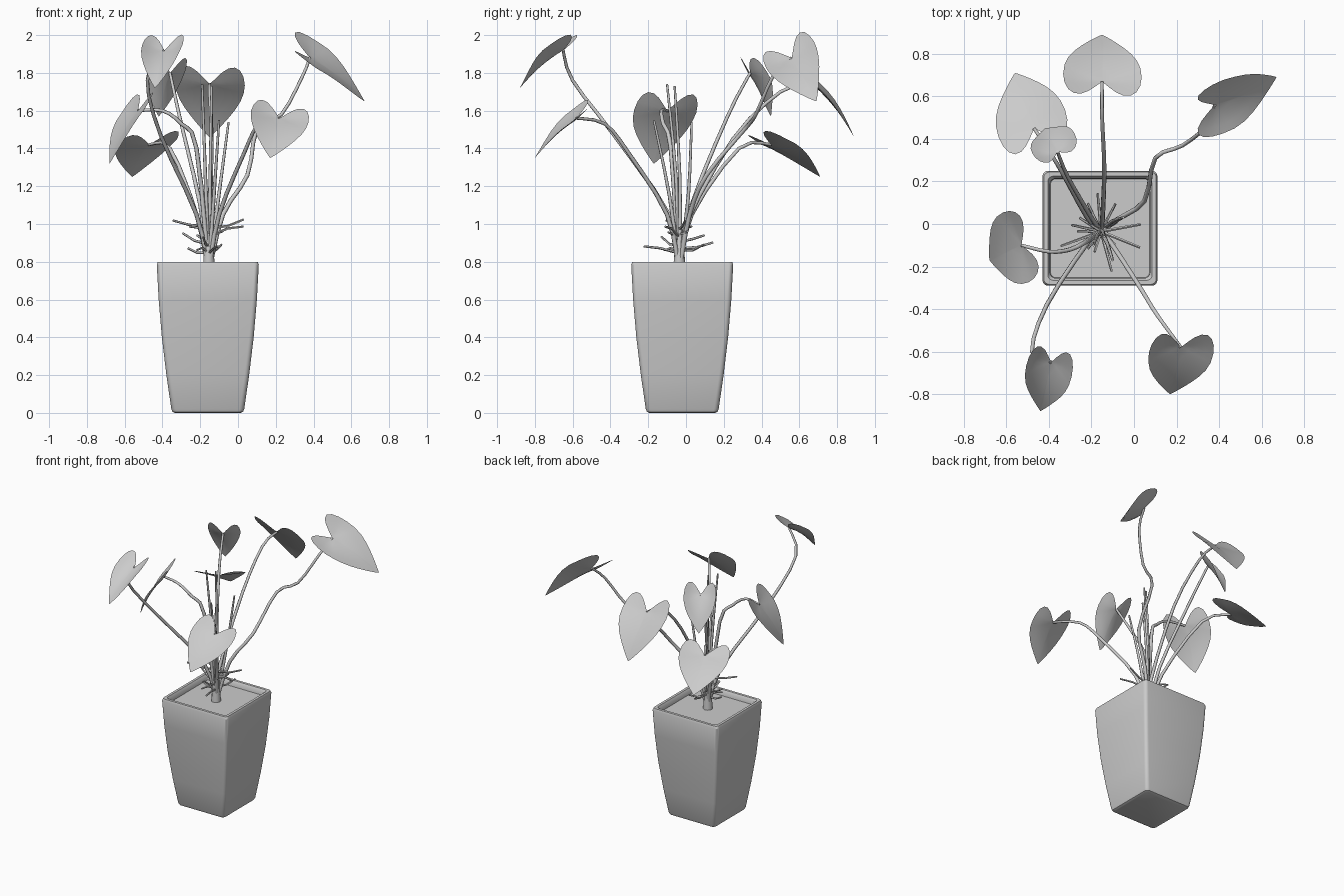
import bpy, bmesh, math, random
from mathutils import Vector

random.seed(4)
cube = bpy.data.objects.get("Cube")
if cube:
    bpy.data.objects.remove(cube, do_unlink=True)

colour = (0.6, 0.6, 0.6, 1)
grey = bpy.data.materials.new("plain grey")
grey.use_nodes = True
grey.diffuse_color = colour
grey.node_tree.nodes["Principled BSDF"].inputs["Base Color"].default_value = colour

pot_centre = Vector((-0.16, -0.02, 0))
foot = Vector((-0.155, -0.035, 0.75))
up = Vector((0, 0, 1))


def finish(name, bm, angle):
    mesh = bpy.data.meshes.new(name)
    bm.normal_update()
    bm.to_mesh(mesh)
    bm.free()
    mesh.materials.append(grey)
    obj = bpy.data.objects.new(name, mesh)
    bpy.context.collection.objects.link(obj)
    bpy.ops.object.select_all(action='DESELECT')
    obj.select_set(True)
    bpy.context.view_layer.objects.active = obj
    bpy.ops.object.shade_smooth_by_angle(angle=math.radians(angle))


def bridge(bm, lower, upper):
    count = len(lower)
    for i in range(count):
        following = (i + 1) % count
        bm.faces.new((lower[i], lower[following], upper[following], upper[i]))


# Square ring with rounded corners, used for the planter and the soil
def rounded_square(bm, half, height, radius=0.025, steps=5):
    ring = []
    for corner in range(4):
        middle = math.pi / 2 * (corner + 0.5)
        pivot = Vector((math.copysign(half - radius, math.cos(middle)),
                        math.copysign(half - radius, math.sin(middle)), height))
        for step in range(steps + 1):
            angle = math.pi / 2 * (corner + step / steps)
            offset = Vector((math.cos(angle), math.sin(angle), 0)) * radius
            ring.append(bm.verts.new(pot_centre + pivot + offset))
    return ring


# Planter: flared wall, rolled rim and inner lip
planter = bmesh.new()
profile = [(0.175, 0), (0.187, 0.006), (0.193, 0.02), (0.219, 0.2), (0.243, 0.4),
           (0.26, 0.6), (0.27, 0.785), (0.264, 0.8), (0.245, 0.8), (0.235, 0.785), (0.232, 0.755)]
rings = [rounded_square(planter, half, height) for half, height in profile]
planter.faces.new(reversed(rings[0]))
for lower, upper in zip(rings, rings[1:]):
    bridge(planter, lower, upper)
finish("planter", planter, 30)

soil = bmesh.new()
soil.faces.new(rounded_square(soil, 0.234, 0.76))
finish("soil", soil, 40)


# Tapered tube through a list of points
def tube(name, points, start_radius, end_radius, sides=7):
    bm = bmesh.new()
    loops = []
    last = len(points) - 1
    for i, point in enumerate(points):
        tangent = (points[min(i + 1, last)] - points[max(i - 1, 0)]).normalized()
        side = tangent.cross(Vector((0.3, 0.9, 0.1))).normalized()
        other = tangent.cross(side)
        radius = start_radius + (end_radius - start_radius) * i / last
        loop = []
        for k in range(sides):
            angle = math.tau * k / sides
            loop.append(bm.verts.new(point + radius * (side * math.cos(angle) + other * math.sin(angle))))
        loops.append(loop)
    for lower, upper in zip(loops, loops[1:]):
        bridge(bm, lower, upper)
    bm.faces.new(reversed(loops[0]))
    bm.faces.new(loops[-1])
    finish(name, bm, 60)


# Smooth path through a few joints
def smooth_path(joints, steps=3):
    padded = [joints[0], *joints, joints[-1]]
    path = []
    for a, b, c, d in zip(padded, padded[1:], padded[2:], padded[3:]):
        for step in range(steps):
            t = step / steps
            path.append(b + ((c - a) * t + (a * 2 - b * 5 + c * 4 - d) * t ** 2
                             + (b * 3 - a - c * 3 + d) * t ** 3) / 2)
    return path + [joints[-1]]


# Heart shaped leaf, fanned out from its stem joint; narrow leaves are cupped more
def heart_leaf(name, base, tip, across, width, segments=32, rows=4):
    along = tip - base
    length = along.length
    along.normalize()
    across = (across - along * across.dot(along)).normalized()
    normal = along.cross(across)
    if normal.dot(up) < 0:
        normal.negate()
    cup = 0.03 / width ** 2
    bm = bmesh.new()
    centre = bm.verts.new(base)
    loops = []
    for row in range(1, rows + 1):
        loop = []
        for i in range(1, segments):
            t = math.tau * i / segments
            u = math.copysign(abs(math.sin(t)) ** 1.75, math.sin(t)) / 2 * row / rows
            heart = 13 * math.cos(t) - 5 * math.cos(2 * t) - 2 * math.cos(3 * t) - math.cos(4 * t)
            v = (5 - heart) / 22 * row / rows
            lift = cup * u * u + max(v, 0) * (1 - v) / 5
            loop.append(bm.verts.new(base + across * u * width + along * v * length + normal * lift * length))
        loops.append(loop)
    for i in range(segments - 2):
        bm.faces.new((centre, loops[0][i], loops[0][i + 1]))
        for inner, outer in zip(loops, loops[1:]):
            bm.faces.new((inner[i], outer[i], outer[i + 1], inner[i + 1]))
    finish(name, bm, 80)


# A stem from the crown through its joints, carrying one leaf
def stalk(place, joints, tip, across, width):
    joints = [Vector(joint) for joint in joints]
    tube(place + "_stem", smooth_path([foot, *joints]), 0.013, 0.008)
    heart_leaf(place + "_leaf", joints[-1], Vector(tip), Vector(across), width)


stalk("back", [(-.15, 0, 1), (-.14, .25, 1.45), (-.15, .5, 1.7), (-.15, .67, 1.74)],
      (-.15, .89, 1.46), (1, 0, -.1), .37)
stalk("back_right", [(-.22, .03, 1.05), (-.36, .28, 1.4), (-.47, .45, 1.42)],
      (-.56, .71, 1.25), (.9, .35, .1), .34)
stalk("upper_back", [(-.2, .03, 1.1), (-.31, .22, 1.57), (-.36, .34, 1.8)],
      (-.42, .45, 1.57), (.85, .4, 0), .22)
stalk("front_right", [(-.22, -.09, 1.05), (-.41, -.38, 1.47), (-.48, -.6, 1.76), (-.39, -.65, 1.92)],
      (-.44, -.88, 1.72), (1, -.25, 0), .22)
stalk("back_left", [(-.08, .02, 1.05), (.05, .11, 1.26), (.1, .31, 1.5), (.23, .37, 1.58),
                    (.34, .46, 1.78), (.38, .56, 1.88)],
      (.67, .69, 1.65), (0, .87, .5), .29)
stalk("right", [(-.22, -.08, 1.4), (-.3, -.12, 1.53), (-.4, -.13, 1.6), (-.53, -.1, 1.6)],
      (-.68, -.17, 1.32), (-.3, .9, 0), .35)
stalk("front_left", [(-.1, -.1, 1.05), (.03, -.3, 1.37), (.11, -.43, 1.53), (.22, -.58, 1.56)],
      (.17, -.8, 1.35), (1, .1, -.1), .31)

# Unopened shoots in the middle
for i, tip in enumerate([(-.19, -.1, 1.74), (-.14, -.06, 1.73), (-.05, .03, 1.54), (-.1, -.17, 1.55)]):
    top = Vector(tip)
    bend = foot.lerp(top, 0.5) + Vector((0, 0.015, 0))
    tube(f"shoot_{i + 1}", smooth_path([foot, bend, top]), 0.013, 0.006)

# Crown with dry twigs spiralling around it
tube("crown", [foot, foot + up * 0.1, foot + up * 0.2], 0.034, 0.02, 9)
for i in range(14):
    angle = 2.4 * i + math.pi
    reach = Vector((math.cos(angle), math.sin(angle), 0)) * random.uniform(0.08, 0.21)
    root = foot + up * random.uniform(0.08, 0.26)
    end = root + reach + up * random.uniform(0, 0.06)
    bend = root.lerp(end, 0.55) + up * random.uniform(-0.02, 0.02)
    tube(f"twig_{i + 1}", [root, bend, end], 0.008, 0.006, 5)
